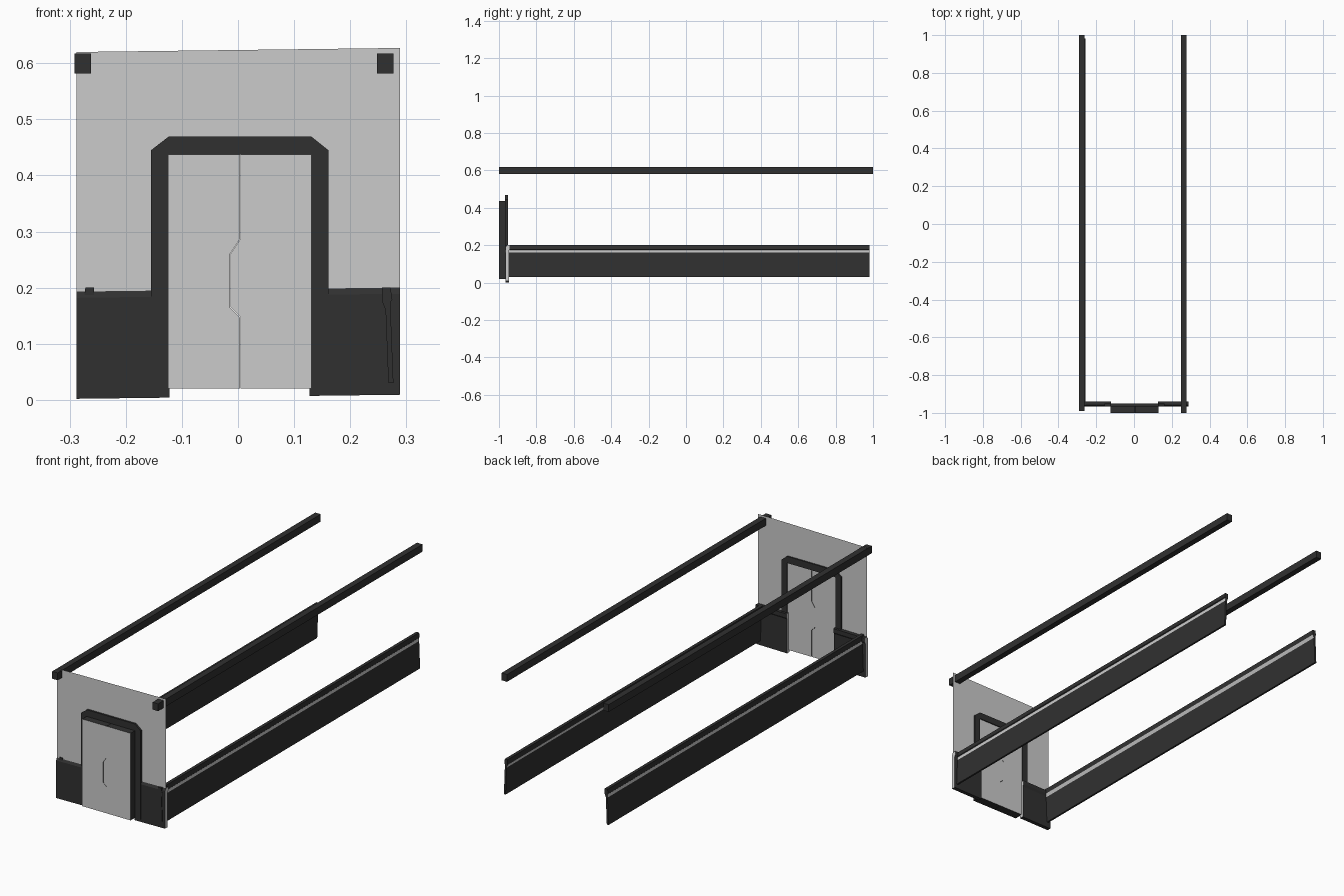
import bpy, bmesh
from mathutils import Vector

if "Cube" in bpy.data.objects:
    bpy.data.objects.remove(bpy.data.objects["Cube"])

dark = bpy.data.materials.new("dark_grey")
dark.diffuse_color = (0.03, 0.03, 0.03, 1)
dark.use_nodes = True
dark.node_tree.nodes["Principled BSDF"].inputs["Base Color"].default_value = dark.diffuse_color
light = bpy.data.materials.new("light_grey")
light.diffuse_color = (0.8, 0.8, 0.8, 1)
light.use_nodes = True
light.node_tree.nodes["Principled BSDF"].inputs["Base Color"].default_value = light.diffuse_color


def prism(name, pts, axis, a, b, is_light=lambda f: False, tilt=0.0):
    """Extrude a 2D profile along an axis from a to b; a == b gives a flat sheet."""
    def place(p, t):
        v = Vector((t, p[0], p[1]) if axis == 'x' else (p[0], t, p[1]))
        v.z += tilt * (v.x + 0.288)
        return v
    bm = bmesh.new()
    face = bm.faces.new([bm.verts.new(place(p, a)) for p in pts])
    if a != b:
        offset = place(pts[0], b) - place(pts[0], a)
        out = bmesh.ops.extrude_face_region(bm, geom=[face], use_keep_orig=True)
        moved = [g for g in out['geom'] if isinstance(g, bmesh.types.BMVert)]
        bmesh.ops.translate(bm, verts=moved, vec=offset)
        bmesh.ops.recalc_face_normals(bm, faces=bm.faces)
    bm.normal_update()
    for f in bm.faces:
        f.material_index = 1 if is_light(f) else 0
    me = bpy.data.meshes.new(name)
    bm.to_mesh(me)
    bm.free()
    me.materials.append(dark)
    me.materials.append(light)
    ob = bpy.data.objects.new(name, me)
    bpy.context.collection.objects.link(ob)
    return ob


def box(x0, x1, z0, z1):
    return [(x0, z0), (x1, z0), (x1, z1), (x0, z1)]


TILT = 0.0125  # the end wall leans very slightly sideways

# End wall sheet with the doorway cut out
wall = [(-0.288, 0.185), (-0.14, 0.185), (-0.14, 0.45), (0.145, 0.45),
        (0.145, 0.185), (0.289, 0.185), (0.289, 0.62), (-0.288, 0.62)]
prism("end_wall", wall, 'y', -0.958, -0.958, lambda f: True, TILT)

# Lower wall panels either side of the door, with capped tops and pale ends
dado = [(-0.965, 0.002), (-0.946, 0.002), (-0.946, 0.165), (-0.94, 0.175),
        (-0.94, 0.193), (-0.958, 0.193), (-0.965, 0.182)]
for side, x0, x1 in (("left", -0.288, -0.122), ("right", 0.127, 0.289)):
    prism(f"lower_wall_{side}", dado, 'x', x0, x1,
          lambda f: abs(f.normal.x) > 0.9, TILT)

# Door frame with chamfered upper corners
frame = [(-0.155, 0.02), (-0.155, 0.445), (-0.124, 0.469), (0.131, 0.469),
         (0.161, 0.445), (0.161, 0.02), (0.131, 0.02), (0.131, 0.437),
         (-0.125, 0.437), (-0.125, 0.02)]
prism("door_frame", frame, 'y', -0.967, -0.951)

# Two door leaves meeting at a stepped seam, dark on the edges
seam = [(0.004, 0.02), (0.004, 0.147), (-0.014, 0.165),
        (-0.014, 0.26), (0.004, 0.287), (0.004, 0.437)]
for side, x, gap in (("left", -0.125, -0.0007), ("right", 0.131, 0.0007)):
    leaf = [(x, 0.437), (x, 0.02)] + [(u + gap, z) for u, z in seam]
    prism(f"door_leaf_{side}", leaf, 'y', -1.0, -0.956,
          lambda f: abs(f.normal.y) > 0.9)

# Long side panels: leaning board, pale strip under an overhanging cap
panel = [(0.277, 0.03), (0.272, 0.16), (0.272, 0.175), (0.275, 0.178),
         (0.272, 0.2), (0.257, 0.2), (0.257, 0.175), (0.263, 0.16), (0.268, 0.03)]
for side, s, y0 in (("left", -1, -0.962), ("right", 1, -0.968)):
    prism(f"side_panel_{side}", [(s * u, z) for u, z in panel], 'y', y0, 0.982,
          lambda f: abs(f.normal.y) < 0.5
          and 0.16 < f.calc_center_median().z < 0.1755)

# Upper rails
for side, x, y0 in (("left", -0.291, -0.99), ("right", 0.248, -1.0)):
    prism(f"top_rail_{side}", box(x, x + 0.029, 0.582, 0.617), 'y', y0, 1.0)
